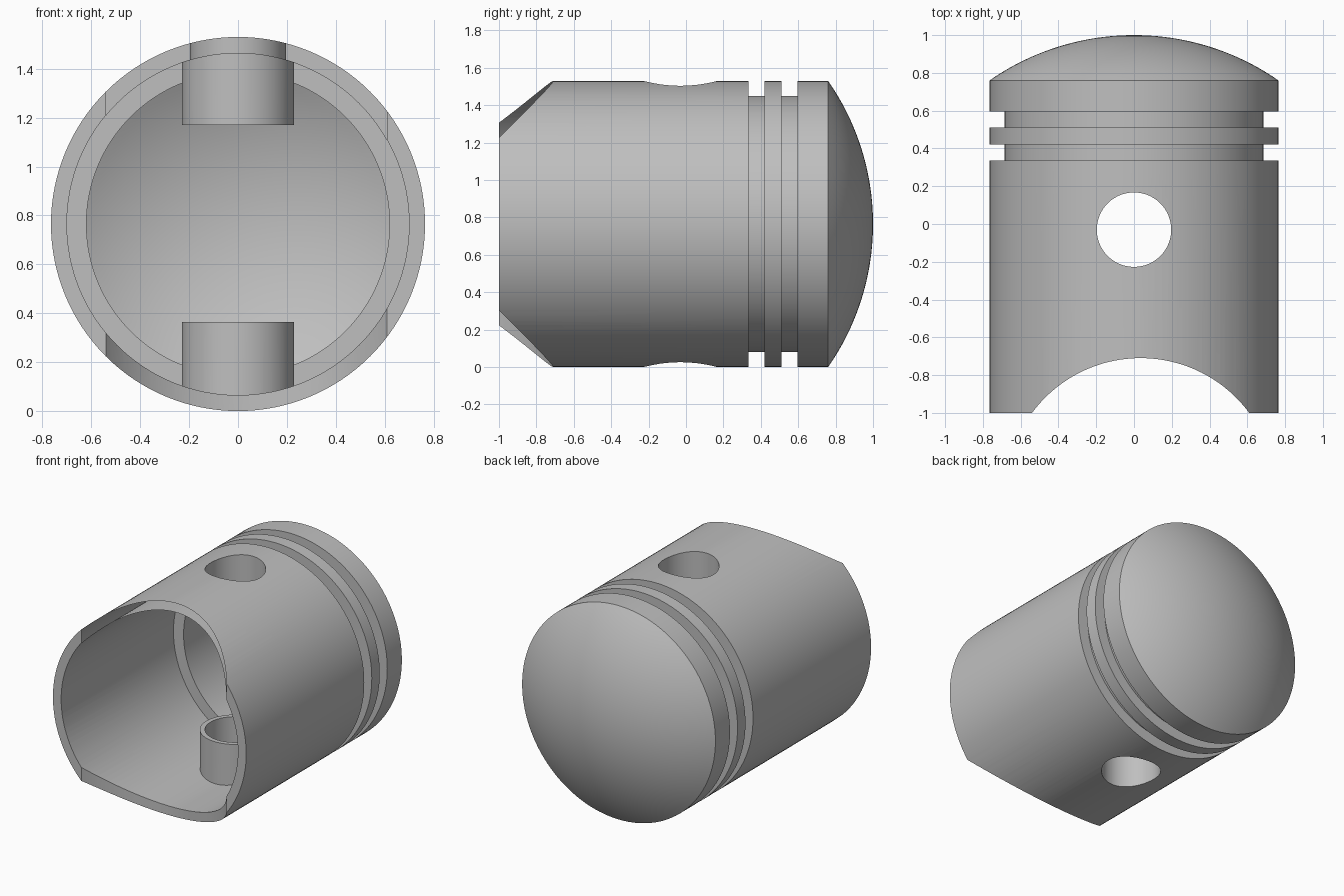
import bpy, bmesh, math
from mathutils import Matrix, Vector

old = bpy.data.objects.get("Cube")
if old:
    bpy.data.objects.remove(old, do_unlink=True)

RADIUS = 0.765        # outer radius, also the height of the axis
SEGMENTS = 128
PIN_Y = -0.03

metal = bpy.data.materials.new("grey metal")
metal.use_nodes = True
GREY = (0.52, 0.52, 0.52, 1)
metal.diffuse_color = GREY
metal.node_tree.nodes["Principled BSDF"].inputs["Base Color"].default_value = GREY


def make_object(name, bm):
    bmesh.ops.recalc_face_normals(bm, faces=bm.faces)
    mesh = bpy.data.meshes.new(name)
    bm.to_mesh(mesh)
    bm.free()
    mesh.materials.append(metal)
    ob = bpy.data.objects.new(name, mesh)
    bpy.context.collection.objects.link(ob)
    return ob


def upright_cylinder(name, radius, x, y, z0, z1, segments=96):
    bm = bmesh.new()
    bmesh.ops.create_cone(bm, cap_ends=True, segments=segments,
                          radius1=radius, radius2=radius, depth=z1 - z0,
                          matrix=Matrix.Translation((x, y, (z0 + z1) / 2)))
    return make_object(name, bm)


def dome(radius, rim_y, crown_y, steps=20):
    """Circular arc from the rim to the crown, as (radius, y) points."""
    rise = crown_y - rim_y
    sphere = (radius ** 2 + rise ** 2) / (2 * rise)
    sweep = math.asin(radius / sphere)
    return [(sphere * math.sin(sweep * (1 - i / steps)),
             crown_y - sphere + sphere * math.cos(sweep * (1 - i / steps)))
            for i in range(steps + 1)]


def lathe(name, profile):
    """Turn a profile of (radius, y) about the lengthwise axis."""
    bm = bmesh.new()
    verts = [bm.verts.new((r, y, RADIUS)) for r, y in profile]
    edges = [bm.edges.new(pair) for pair in zip(verts, verts[1:])]
    if profile[0][0] > 0.001:
        edges.append(bm.edges.new((verts[-1], verts[0])))
    bmesh.ops.spin(bm, geom=verts + edges, cent=Vector((0, 0, RADIUS)),
                   axis=(0, 1, 0), angle=2 * math.pi, steps=SEGMENTS)
    bmesh.ops.remove_doubles(bm, verts=bm.verts, dist=0.0001)
    return make_object(name, bm)


def combine(ob, tool, operation):
    mod = ob.modifiers.new(operation, 'BOOLEAN')
    mod.operation = operation
    mod.solver = 'EXACT'
    mod.object = tool
    bpy.context.view_layer.objects.active = ob
    bpy.ops.object.modifier_apply(modifier=mod.name)
    bpy.data.objects.remove(tool, do_unlink=True)


# Outer wall with two ring grooves and a domed crown
GROOVE = 0.685
outside = [(0, -1), (RADIUS, -1)]
for low, high in ((0.335, 0.42), (0.51, 0.595)):
    outside += [(RADIUS, low), (GROOVE, low), (GROOVE, high), (RADIUS, high)]
outside += dome(RADIUS, 0.76, 1.0)
piston = lathe("piston", outside)

# Hollow with a step and a domed ceiling
hollow = [(0, -1.2), (0.70, -1.2), (0.70, 0.27), (0.62, 0.27)]
hollow += dome(0.62, 0.774, 0.935)
combine(piston, lathe("hollow_cutter", hollow), 'DIFFERENCE')

# Pin bosses inside the skirt, top and bottom
for z0, z1 in ((0.05, 0.365), (1.17, 1.48)):
    combine(piston, upright_cylinder("pin_boss", 0.23, 0, PIN_Y, z0, z1), 'UNION')

# Pin bore and curved skirt cutaway
combine(piston, upright_cylinder("bore_cutter", 0.197, 0, PIN_Y, -0.5, 2), 'DIFFERENCE')
combine(piston, upright_cylinder("skirt_cutter", 0.715, 0.035, -1.425, -0.5, 2, 160), 'DIFFERENCE')

# Smooth curved surfaces, crisp machined edges
bpy.ops.object.select_all(action='DESELECT')
piston.select_set(True)
bpy.context.view_layer.objects.active = piston
bpy.ops.object.shade_smooth_by_angle(angle=math.radians(25))
